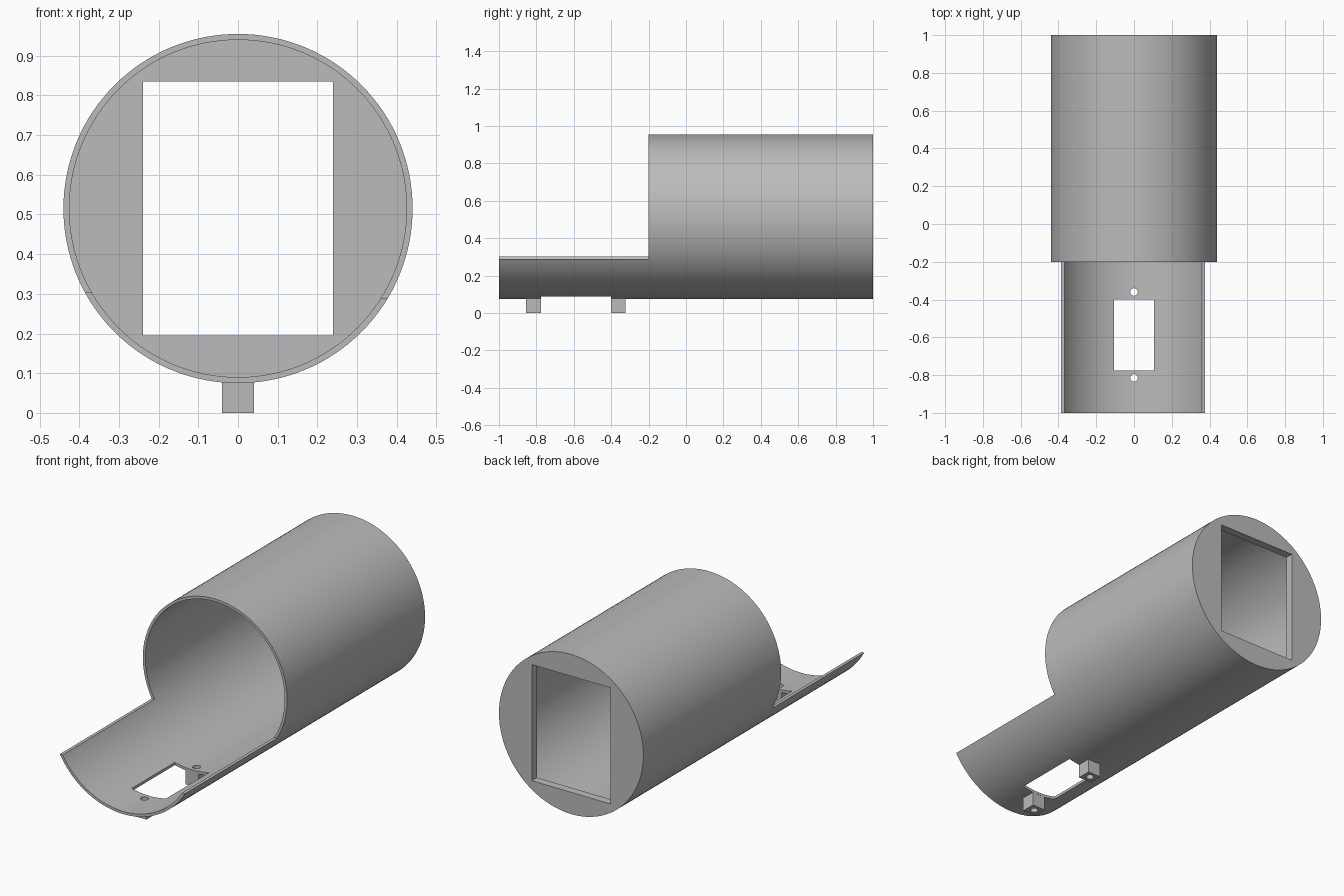
import bpy
from math import radians

if "Cube" in bpy.data.objects:
    bpy.data.objects.remove(bpy.data.objects["Cube"], do_unlink=True)

OUTER, INNER, AXIS_Z = 0.44, 0.425, 0.515
STEP_Y = -0.2
WALL = 0.045
HOLES_Y = (-0.815, -0.36)

grey = bpy.data.materials.new("plain grey")
grey.use_nodes = True
grey.diffuse_color = (0.5, 0.5, 0.5, 1)
grey.node_tree.nodes["Principled BSDF"].inputs["Base Color"].default_value = (0.5, 0.5, 0.5, 1)


def box(name, lo, hi):
    bpy.ops.mesh.primitive_cube_add(size=1, location=[(a + b) / 2 for a, b in zip(lo, hi)])
    ob = bpy.context.object
    ob.name = name
    ob.scale = [b - a for a, b in zip(lo, hi)]
    bpy.ops.object.transform_apply(location=True, rotation=True, scale=True)
    return ob


def tube(name, radius, y0, y1):
    """Solid cylinder lying along y on the body axis."""
    bpy.ops.mesh.primitive_cylinder_add(vertices=128, radius=radius, depth=y1 - y0,
                                        location=(0, (y0 + y1) / 2, AXIS_Z),
                                        rotation=(radians(90), 0, 0))
    ob = bpy.context.object
    ob.name = name
    bpy.ops.object.transform_apply(location=True, rotation=True, scale=True)
    return ob


def pin(y):
    """Vertical screw hole cutter."""
    bpy.ops.mesh.primitive_cylinder_add(vertices=32, radius=0.02, depth=0.4, location=(0, y, 0.05))
    return bpy.context.object


def combine(ob, other, operation="DIFFERENCE"):
    mod = ob.modifiers.new("cut", "BOOLEAN")
    mod.operation, mod.solver, mod.object = operation, "EXACT", other
    bpy.context.view_layer.objects.active = ob
    bpy.ops.object.modifier_apply(modifier=mod.name)
    bpy.data.objects.remove(other, do_unlink=True)


# Hollow barrel with a closed rear wall
body = tube("barrel_with_tray", OUTER, -1, 1)
combine(body, tube("bore", INNER, -1.2, 1 - WALL))

# Rectangular window in the rear wall
combine(body, box("rear_window", (-0.24, 0.8, 0.195), (0.24, 1.2, 0.835)))

# Front half cut down to a shallow tray, rims slightly uneven
combine(body, box("tray_cut_right", (-1, -1.5, 0.303), (0.1, STEP_Y, 1.5)))
combine(body, box("tray_cut_left", (0, -1.5, 0.288), (1, STEP_Y, 1.5)))

# Slot in the tray floor
combine(body, box("floor_slot", (-0.105, -0.775, -0.1), (0.105, -0.4, 0.25)))
for y in HOLES_Y:
    combine(body, pin(y))

# Square mounting posts under the tray, with screw holes
parts = [body]
for name, y0, y1, hole in (("front_post", -0.855, -0.776, HOLES_Y[0]),
                           ("rear_post", -0.4, -0.323, HOLES_Y[1])):
    post = box(name, (-0.04, y0, 0), (0.04, y1, 0.084))
    combine(post, pin(hole))
    parts.append(post)

# Shading and colour
for ob in parts:
    ob.data.materials.clear()
    ob.data.materials.append(grey)
    bpy.ops.object.select_all(action="DESELECT")
    ob.select_set(True)
    bpy.context.view_layer.objects.active = ob
    bpy.ops.object.shade_smooth_by_angle(angle=radians(30))
